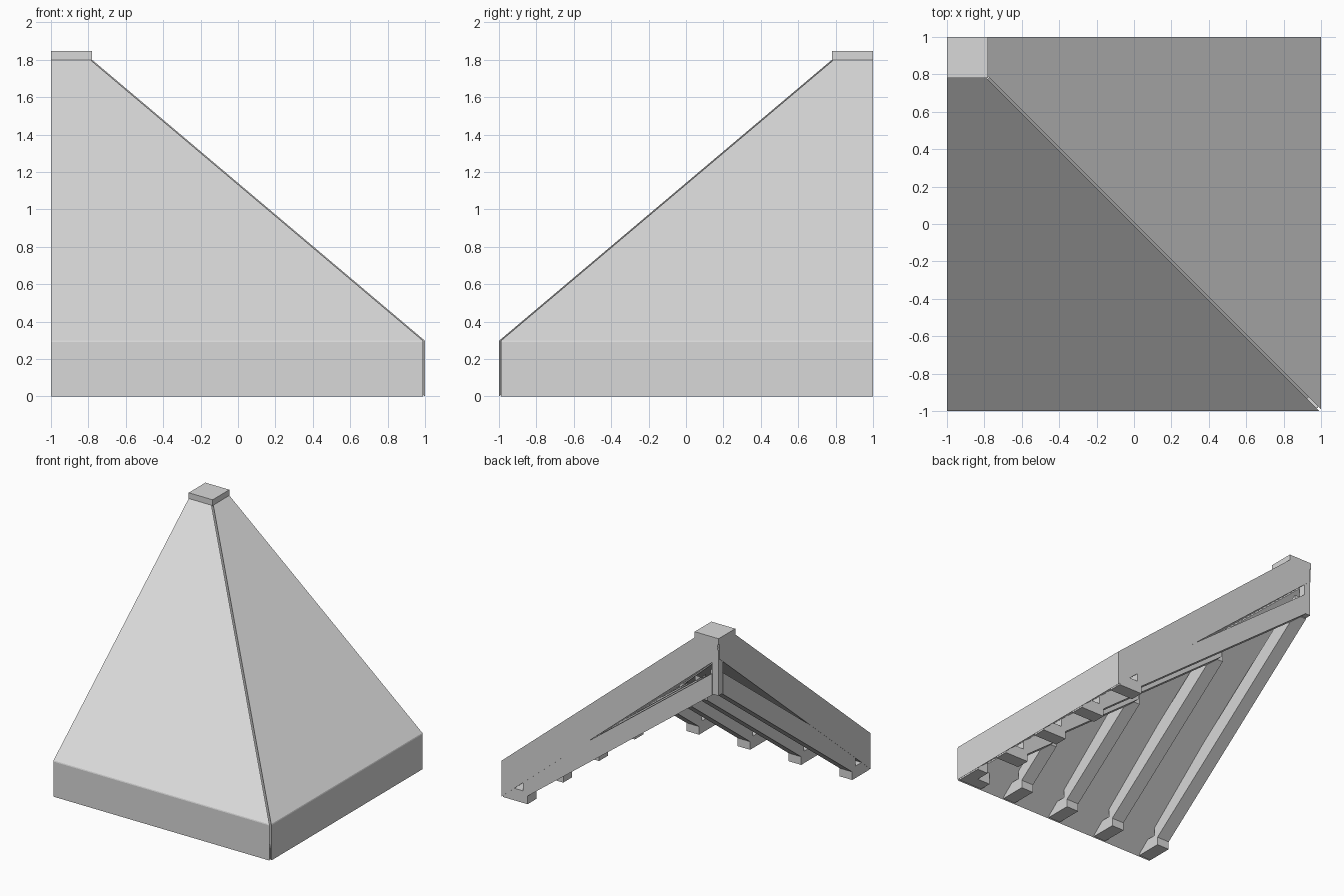
import bpy, bmesh
from mathutils import Vector

cube = bpy.data.objects.get("Cube")
if cube:
    bpy.data.objects.remove(cube, do_unlink=True)

grey = bpy.data.materials.new("light_grey")
grey.use_nodes = True
grey.diffuse_color = (0.69, 0.69, 0.69, 1)
grey.node_tree.nodes["Principled BSDF"].inputs["Base Color"].default_value = (0.69, 0.69, 0.69, 1)

SLOPE = 1.5 / 1.78
HIP_GAP = 0.01
RAFTER_DEPTH = 0.18
HALF_WIDTH = 0.058


def under(t):
    """Height of the roof underside at distance t along the slope axis."""
    return SLOPE * (1 + t)


def rafter_under(t):
    """Height of the rafter underside, a little flatter than the roof."""
    return 0.06 + 0.762 * (t + 0.77)


# Ways to lay out (along slope, across, height)
def front(t, w, z):
    return (w, t, z)


def left(t, w, z):
    return (-t, -w, z)


def hip(t, w, z):
    return (w - t, w + t, z)


def prism(name, profile, lo, hi, place, mitre=None):
    """Extrude a (t, z) profile across lo..hi, optionally cut along the hip."""
    bm = bmesh.new()
    a = [bm.verts.new((lo, t, z)) for t, z in profile]
    b = [bm.verts.new((hi, t, z)) for t, z in profile]
    bm.faces.new(a)
    bm.faces.new(b[::-1])
    n = len(profile)
    for i in range(n):
        j = (i + 1) % n
        bm.faces.new((a[i], b[i], b[j], a[j]))
    if mitre is not None:
        cut = bmesh.ops.bisect_plane(
            bm, geom=bm.verts[:] + bm.edges[:] + bm.faces[:],
            plane_co=Vector((-mitre, 0, 0)), plane_no=Vector((1, 1, 0)), clear_outer=True)
        edges = [e for e in cut["geom_cut"] if isinstance(e, bmesh.types.BMEdge)]
        bmesh.ops.holes_fill(bm, edges=edges, sides=0)
    for v in bm.verts:
        v.co = place(v.co.y, v.co.x, v.co.z)
    bmesh.ops.recalc_face_normals(bm, faces=bm.faces[:])
    mesh = bpy.data.meshes.new(name)
    bm.to_mesh(mesh)
    bm.free()
    mesh.materials.append(grey)
    obj = bpy.data.objects.new(name, mesh)
    bpy.context.collection.objects.link(obj)


# Thick sloping panels with a vertical eave, mitred at the hip
slab = [(-1, 0), (-1, 0.292), (-0.997, 0.3), (0.78, 1.8), (1, 1.8), (1, under(1))]
foot = [(-0.985, 0), (-0.76, 0), (-0.76, 0.1), (-0.985, 0.1)]

for side, place in (("front", front), ("left", left)):
    prism(side + "_roof_panel", slab, -1, 1, place, HIP_GAP)

    for i in range(5):
        c = -0.94 + 0.47 * i
        end = -c
        # Short block carrying the foot of each rafter
        prism(f"{side}_rafter_foot_{i + 1}", foot, c - HALF_WIDTH,
              min(c + HALF_WIDTH, 0.985), place)
        if end < -0.6:
            continue
        # Sloping rafter running from the eave to the hip
        start = -0.8
        rafter = [(t, rafter_under(t) + d) for t, d in (
            (start, 0), (end, 0), (end, RAFTER_DEPTH), (start, RAFTER_DEPTH))]
        prism(f"{side}_rafter_{i + 1}", rafter, c - HALF_WIDTH, c + HALF_WIDTH, place)

# Board closing the groove under the hip
board = [(-0.93, under(-0.93) + 0.01), (-0.93, under(-0.93) + 0.15),
         (0.78, under(0.78) + 0.15), (0.78, under(0.78) + 0.01)]
prism("hip_board", board, -0.02, 0.02, hip)

# Post below the peak and square cap on top
post = [(0.935, 1.37), (0.995, 1.37), (0.995, 1.75), (0.935, 1.75)]
prism("peak_post", post, -0.995, -0.935, front)
cap = [(0.78, 1.795), (1, 1.795), (1, 1.848), (0.78, 1.848)]
prism("peak_cap", cap, -1, -0.78, front)
